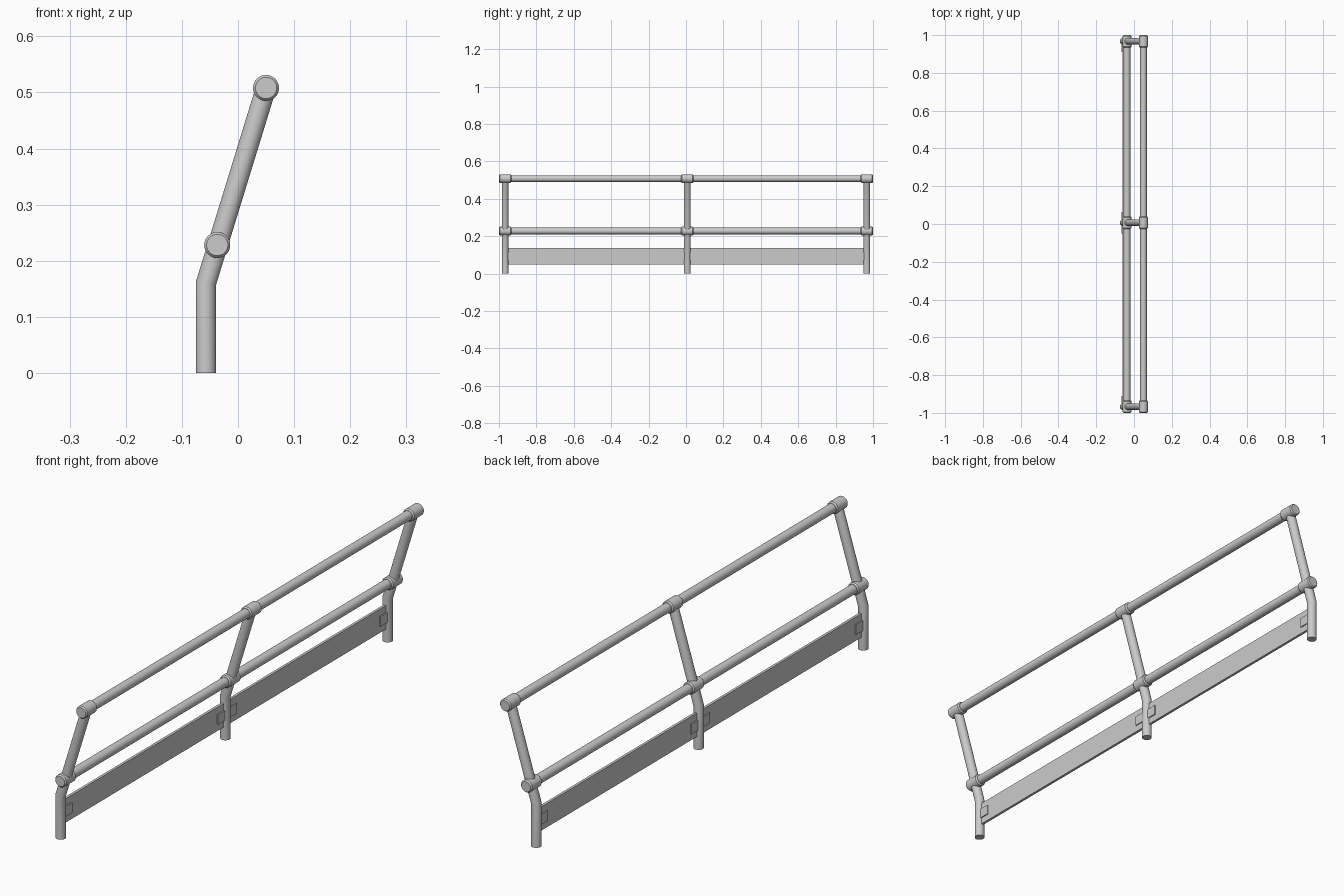
import bpy, bmesh
from math import sin, cos, pi
from mathutils import Vector

if "Cube" in bpy.data.objects:
    bpy.data.objects.remove(bpy.data.objects["Cube"])

SIDES = 32
FOOT_X = -0.057
MID = (-0.037, 0.228)
TOP = (0.05, 0.508)
POSTS = {"left": -0.967, "middle": 0.007, "right": 0.967}
TUBE_R = 0.018


def finish(name, bm):
    bmesh.ops.recalc_face_normals(bm, faces=bm.faces)
    mesh = bpy.data.meshes.new(name)
    bm.to_mesh(mesh)
    bm.free()
    ob = bpy.data.objects.new(name, mesh)
    bpy.context.collection.objects.link(ob)
    bpy.ops.object.select_all(action='DESELECT')
    ob.select_set(True)
    bpy.context.view_layer.objects.active = ob
    bpy.ops.object.shade_smooth_by_angle(angle=0.5)
    return ob


def loft(name, rings):
    """Skin rings given as (centre, u axis, v axis), capped at both ends."""
    bm = bmesh.new()
    loops = []
    for c, u, v in rings:
        loops.append([bm.verts.new(Vector(c) + Vector(u) * cos(2 * pi * i / SIDES)
                                   + Vector(v) * sin(2 * pi * i / SIDES))
                      for i in range(SIDES)])
    for a, b in zip(loops, loops[1:]):
        for i in range(SIDES):
            j = (i + 1) % SIDES
            bm.faces.new((a[i], a[j], b[j], b[i]))
    bm.faces.new(loops[0][::-1])
    bm.faces.new(loops[-1])
    return finish(name, bm)


def turned_y(name, centre, profile):
    """Round bar along y from (y, radius) pairs."""
    x, z = centre
    return loft(name, [((x, y, z), (r, 0, 0), (0, 0, r)) for y, r in profile])


def box(name, lo, hi):
    lo, hi = Vector(lo), Vector(hi)
    bm = bmesh.new()
    bmesh.ops.create_cube(bm, size=1)
    bmesh.ops.scale(bm, vec=hi - lo, verts=bm.verts)
    bmesh.ops.translate(bm, vec=(lo + hi) / 2, verts=bm.verts)
    return finish(name, bm)


# bent posts, with a mitred ring at the bend
bend = Vector((FOOT_X, 0, 0.16))
lean = (Vector((TOP[0], 0, TOP[1])) - bend).normalized()
half = (lean + Vector((0, 0, 1))).normalized()


def across(d, r):
    return Vector((d.z, 0, -d.x)) * r


for side, y in POSTS.items():
    off, v = Vector((0, y, 0)), Vector((0, TUBE_R, 0))
    loft(f"{side}_post", [
        ((FOOT_X, y, 0), (TUBE_R, 0, 0), v),
        (bend + off, across(half, TUBE_R / half.z), v),
        (Vector((TOP[0], y, TOP[1])), across(lean, TUBE_R), v)])

# rails and the sleeve fittings with stepped, bevelled ends
for level, centre in (("top", TOP), ("middle", MID)):
    turned_y(f"{level}_rail", centre, [(-0.985, 0.0175), (0.985, 0.0175)])
    for side, y in POSTS.items():
        turned_y(f"{side}_{level}_fitting", centre,
                 [(y - 0.033, 0.019), (y - 0.028, 0.0232),
                  (y + 0.028, 0.0232), (y + 0.033, 0.019)])

# toe boards between neighbouring posts, clipped at each end
ys = list(POSTS.values())
for n, (a, b) in enumerate(zip(ys, ys[1:])):
    y0, y1 = a + 0.014, b - 0.014
    box(f"toe_board_{n}", (FOOT_X - 0.005, y0, 0.049), (FOOT_X + 0.005, y1, 0.138))
    for m, (c0, c1) in enumerate(((a, a + 0.056), (b - 0.056, b))):
        box(f"board_clip_{n}_{m}", (FOOT_X - 0.009, c0, 0.074), (FOOT_X + 0.009, c1, 0.112))
